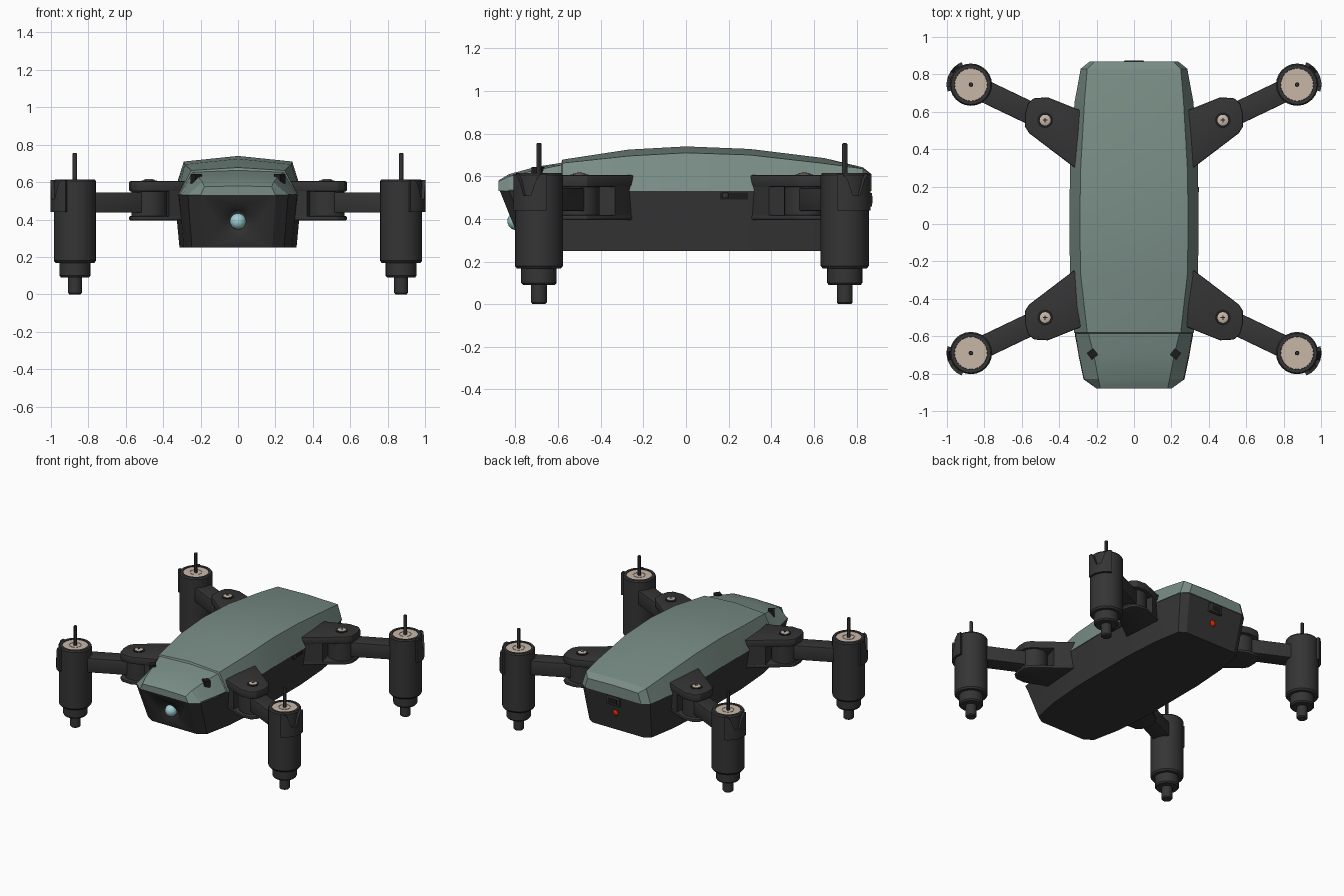
import bpy, bmesh, math
from mathutils import Matrix, Vector

if "Cube" in bpy.data.objects:
    bpy.data.objects.remove(bpy.data.objects["Cube"])

def material(name, rgb):
    m = bpy.data.materials.new(name)
    m.diffuse_color = (*rgb, 1)
    m.use_nodes = True
    m.node_tree.nodes["Principled BSDF"].inputs["Base Color"].default_value = m.diffuse_color
    return m

DARK = material("dark_plastic", (0.035, 0.035, 0.035))
BLACK = material("black", (0.012, 0.012, 0.012))
GREEN = material("green_shell", (0.19, 0.265, 0.235))
BEIGE = material("beige_metal", (0.58, 0.47, 0.39))
RED = material("red_light", (0.65, 0.02, 0.0))
GLASS = material("lens_glass", (0.35, 0.62, 0.64))
MID_Y = 0.0275          # plane halfway between front and rear rotors
CX, CY = 0.872, -0.69   # front right rotor
PX, PY = 0.475, -0.50   # front right arm pivot

def finish(bm, name, mat, bevel=0, angle=30):
    bmesh.ops.recalc_face_normals(bm, faces=bm.faces)
    if bevel:
        edges = [e for e in bm.edges if e.calc_face_angle(0) > math.radians(35)]
        bmesh.ops.bevel(bm, geom=edges, offset=bevel, segments=2, profile=0.5, affect='EDGES')
    for f in bm.faces:
        f.smooth = True
    for e in bm.edges:
        e.smooth = e.calc_face_angle(0) < math.radians(angle)
    me = bpy.data.meshes.new(name)
    bm.to_mesh(me)
    bm.free()
    ob = bpy.data.objects.new(name, me)
    bpy.context.collection.objects.link(ob)
    me.materials.append(mat)
    return ob

def corners(ob):
    """Mirror a front right part to the other three corners."""
    base = ob.name
    for label, sx, sy in (("front_left", -1, 1), ("rear_right", 1, -1), ("rear_left", -1, -1)):
        me = ob.data.copy()
        off = Matrix.Translation((0, MID_Y, 0))
        me.transform(off @ Matrix.Diagonal((sx, sy, 1, 1)) @ off.inverted())
        if sx * sy < 0:
            me.flip_normals()
        bpy.context.collection.objects.link(bpy.data.objects.new(base + "_" + label, me))
    ob.name = base + "_front_right"

def loft(bm, rings):
    rows = [[bm.verts.new(p) for p in r] for r in rings]
    n = len(rows[0])
    for a, b in zip(rows, rows[1:]):
        for i in range(n):
            bm.faces.new((a[i], a[(i + 1) % n], b[(i + 1) % n], b[i]))
    bm.faces.new(rows[0])
    bm.faces.new(rows[-1])

def prism(bm, pts, z0, z1):
    loft(bm, [[(x, y, z) for x, y in pts] for z in (z0, z1)])

def lathe(bm, profile, x, y, n=24):
    loft(bm, [[(x + r * math.cos(2 * math.pi * i / n), y + r * math.sin(2 * math.pi * i / n), z)
               for i in range(n)] for r, z in profile])

def box(name, loc, size, mat, bevel=0, rot=0):
    bm = bmesh.new()
    bmesh.ops.create_cube(bm, size=1, matrix=Matrix.Translation(loc)
                          @ Matrix.Rotation(rot, 4, 'Z') @ Matrix.Diagonal((*size, 1)))
    return finish(bm, name, mat, bevel)

def ball(name, loc, scale, mat):
    bm = bmesh.new()
    bmesh.ops.create_uvsphere(bm, u_segments=20, v_segments=12, radius=1,
                              matrix=Matrix.Translation(loc) @ Matrix.Diagonal((*scale, 1)))
    return finish(bm, name, mat)

# Upper shell: y, shoulder half width, base half width, shoulder z, ridge z
rows = [(-.88, .18, .20, .575, .58), (-.83, .19, .27, .60, .61), (-.70, .215, .297, .63, .645),
        (-.585, .243, .315, .653, .663), (-.58, .25, .32, .662, .678), (-.27, .285, .342, .695, .725),
        (0, .29, .346, .71, .74), (.3, .285, .342, .70, .728), (.65, .265, .318, .66, .685),
        (.83, .25, .285, .635, .642), (.87, .21, .235, .605, .61)]
bm = bmesh.new()
loft(bm, [[(-b, y, .53), (-s, y, zs), (0, y, zt), (s, y, zs), (b, y, .53)] for y, s, b, zs, zt in rows])
finish(bm, "upper_shell", GREEN, angle=20)

# Lower body: octagonal tub tapering to the flat bottom
half = [(-.875, .20), (-.83, .268), (-.6, .315), (-.27, .34), (.3, .34), (.6, .32), (.83, .282), (.865, .23)]
outline = [(x, y) for y, x in half] + [(-x, y) for y, x in reversed(half)]
bm = bmesh.new()
loft(bm, [[(x, y, .535) for x, y in outline],
          [(x * .92, -.76 + (y + .875) * 1.57 / 1.74, .25) for x, y in outline]])
body = finish(bm, "lower_body", DARK, angle=15)

# Conical camera recess in the sloped nose
bm = bmesh.new()
tilt = Vector((0, -1, -.39)).normalized().to_track_quat('Z', 'Y').to_matrix().to_4x4()
bmesh.ops.create_cone(bm, cap_ends=True, segments=24, radius1=.045, radius2=.145, depth=.06,
                      matrix=Matrix.Translation((0, -.817, .39)) @ tilt)
cutter = finish(bm, "camera_recess_cutter", DARK)
cutter.hide_render = True
cutter.hide_viewport = False
cutter.display_type = 'WIRE'
mod = body.modifiers.new("camera_recess", 'BOOLEAN')
mod.operation, mod.object, mod.solver = 'DIFFERENCE', cutter, 'EXACT'
bpy.context.view_layer.objects.active = body
bpy.ops.object.modifier_apply(modifier=mod.name)
bpy.data.objects.remove(cutter)
ball("camera_lens", (0, -.795, .39), (.043, .043, .043), GLASS)

# Shell sensor notches, rear light and port, side switch
for s, side in ((-1, "left"), (1, "right")):
    box("shell_notch_" + side, (s * .222, -.695, .618), (.044, .044, .05), BLACK, rot=math.pi / 4 + s * .15)
ball("rear_light", (0, .832, .39), (.024, .018, .024), RED)
box("rear_port", (0, .85, .49), (.11, .046, .065), DARK, .004)
box("rear_port_hole", (0, .868, .49), (.07, .014, .036), BLACK)
box("switch_slot", (.327, .225, .51), (.024, .13, .036), BLACK)
box("switch_knob", (.336, .185, .51), (.024, .028, .026), DARK, .003)

# Hinge bracket: two plates and an inner wall
plate = [(.26, -.21), (.33, -.255), (.56, -.43), (.583, -.465), (.583, -.53), (.567, -.59),
         (.535, -.618), (.46, -.622), (.28, -.55), (.25, -.53)]
wall = [(.25, -.21), (.33, -.258), (.43, -.334), (.40, -.44), (.37, -.583), (.25, -.53)]
for name, pts, z0, z1 in (("bracket_top", plate, .55, .605), ("bracket_bottom", plate, .395, .418),
                          ("bracket_wall", wall, .40, .60)):
    bm = bmesh.new()
    prism(bm, pts, z0, z1)
    corners(finish(bm, name, DARK, 0 if name == "bracket_wall" else .008))

# Arm with round hinge root
d = Vector((CX - PX, CY - PY)).normalized()
n = Vector((-d.y, d.x)) * .06
p, q = Vector((PX, PY)), Vector((CX, CY))
bm = bmesh.new()
prism(bm, [p + n, q + n, q - n, p - n], .437, .545)
corners(finish(bm, "arm", DARK, .006))
bm = bmesh.new()
lathe(bm, [(.095, .412), (.095, .555)], PX, PY)
corners(finish(bm, "arm_hinge", DARK))

# Pivot screw in a dark cup
bm = bmesh.new()
lathe(bm, [(.042, .60), (.042, .608), (.032, .609)], PX, PY)
corners(finish(bm, "screw_cup", BLACK))
bm = bmesh.new()
lathe(bm, [(.029, .60), (.029, .612), (.02, .616)], PX, PY, 16)
corners(finish(bm, "screw", BEIGE))
for k in (0, 1):
    cross = box("screw_slot_%d" % k, (PX, PY, .614), (.024, .005, .006), BLACK, rot=math.pi * k / 2)
    corners(cross)

# Motor pod with stepped foot
bm = bmesh.new()
lathe(bm, [(.03, 0), (.037, .008), (.037, .09), (.075, .09), (.083, .1), (.083, .168), (.104, .168),
           (.113, .18), (.113, .605), (.106, .615), (.088, .615), (.088, .595)], CX, CY)
corners(finish(bm, "motor_pod", DARK))
bm = bmesh.new()
lathe(bm, [(.087, .59), (.087, .61), (.042, .61), (.042, .606), (.038, .606), (.038, .61), (.02, .61)], CX, CY)
corners(finish(bm, "motor_cap", BEIGE))
bm = bmesh.new()
lathe(bm, [(.012, .58), (.012, .752), (.009, .755)], CX, CY, 12)
corners(finish(bm, "motor_shaft", DARK))

# Outer clamp around the pod, with a V opening at the top
bm = bmesh.new()
mid = math.atan2(d.y, d.x)
steps = [-42, -30, -20, -8, 8, 20, 30, 42]
tops = [.61, .61, .585, .51, .51, .585, .61, .61]
ring = []
for a, t in zip(steps, tops):
    c = Vector((math.cos(mid + math.radians(a)), math.sin(mid + math.radians(a))))
    ring.append([(*(q + c * r), z) for r, z in ((.105, .44), (.13, .44), (.13, t), (.105, t))])
loft(bm, ring)
corners(finish(bm, "motor_clamp", DARK))
